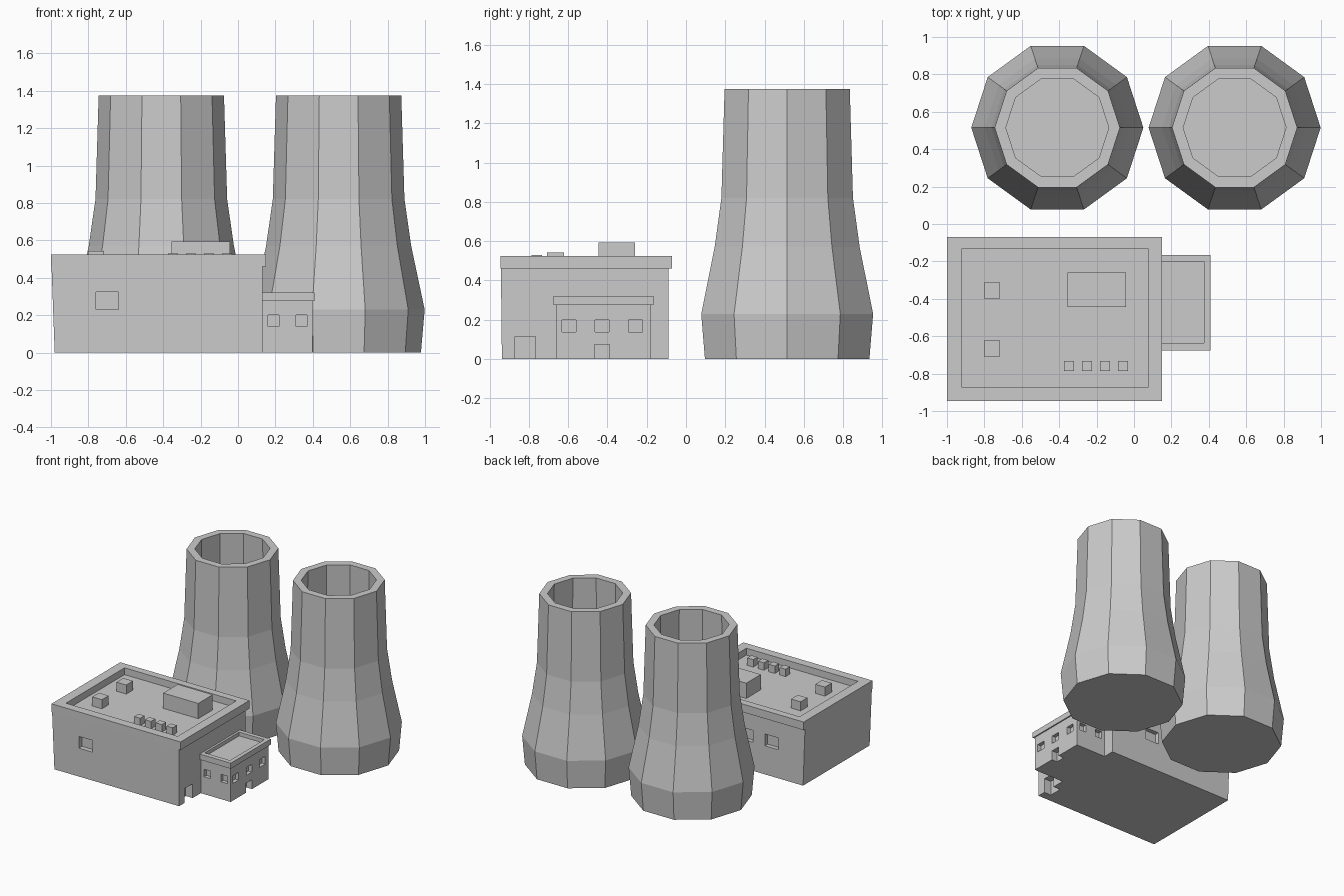
import bpy, math

if "Cube" in bpy.data.objects:
    bpy.data.objects.remove(bpy.data.objects["Cube"])


def mesh_object(name, verts, faces):
    me = bpy.data.meshes.new(name)
    me.from_pydata(verts, [], faces)
    me.update()
    ob = bpy.data.objects.new(name, me)
    bpy.context.collection.objects.link(ob)
    return ob


QUADS = [(3, 2, 1, 0), (4, 5, 6, 7), (0, 1, 5, 4), (1, 2, 6, 5), (2, 3, 7, 6), (3, 0, 4, 7)]


def block(name, low, high, z0, z1):
    """Box between two rectangles (x0, x1, y0, y1)."""
    verts = [(r[i], r[2 + j], z) for r, z in ((low, z0), (high, z1))
             for i, j in ((0, 0), (1, 0), (1, 1), (0, 1))]
    return mesh_object(name, verts, QUADS)


def box(name, rect, z0, z1):
    return block(name, rect, rect, z0, z1)


def cut(ob, boxes):
    """Carve a list of (rect, z0, z1) recesses out of an object."""
    verts, faces = [], []
    for r, z0, z1 in boxes:
        n = len(verts)
        verts += [(r[i], r[2 + j], z) for z in (z0, z1)
                  for i, j in ((0, 0), (1, 0), (1, 1), (0, 1))]
        faces += [tuple(n + k for k in f) for f in QUADS]
    cutter = mesh_object("cutter", verts, faces)
    cutter.hide_render = True
    mod = ob.modifiers.new("recess", 'BOOLEAN')
    mod.operation, mod.solver, mod.object = 'DIFFERENCE', 'EXACT', cutter
    bpy.context.view_layer.objects.active = ob
    bpy.ops.object.modifier_apply(modifier=mod.name)
    bpy.data.objects.remove(cutter)


def tower(name, cx, cy, sides=10):
    """Ten-sided hollow shell: outer profile up, inner profile down."""
    profile = [(0.44, 0), (0.46, 0.23), (0.388, 0.57), (0.352, 0.82), (0.335, 1.375),
               (0.275, 1.375), (0.285, 0.82), (0.32, 0.57), (0.38, 0.23), (0.37, 0.10)]
    verts = [(cx + r * math.cos(2 * math.pi * k / sides),
              cy + r * math.sin(2 * math.pi * k / sides), z)
             for r, z in profile for k in range(sides)]
    faces = [(i * sides + k, i * sides + (k + 1) % sides,
              (i + 1) * sides + (k + 1) % sides, (i + 1) * sides + k)
             for i in range(len(profile) - 1) for k in range(sides)]
    faces.append(tuple(reversed(range(sides))))
    last = (len(profile) - 1) * sides
    faces.append(tuple(range(last, last + sides)))
    return mesh_object(name, verts, faces)


# Cooling towers
tower("cooling_tower_left", -0.41, 0.515)
tower("cooling_tower_right", 0.538, 0.515)

# Main hall: walls, with a front window, three rear windows and a side door
walls = block("hall_walls", (-0.98, 0.132, -0.937, -0.09), (-0.997, 0.132, -0.942, -0.09), 0, 0.46)
openings = [((-0.76, -0.64, -1.0, -0.90), 0.23, 0.325)]
openings += [((x - 0.06, x + 0.06, -0.125, 0), 0.23, 0.325) for x in (-0.70, -0.475, -0.25)]
openings.append(((0.07, 0.2, -0.87, -0.765), -0.05, 0.115))
cut(walls, openings)

# Main hall: parapet with sunken roof
parapet = box("hall_parapet", (-1.0, 0.15, -0.945, -0.07), 0.46, 0.525)
cut(parapet, [((-0.92, 0.075, -0.875, -0.13), 0.47, 0.6)])

# Rooftop equipment
box("roof_unit_large", (-0.355, -0.043, -0.445, -0.26), 0.465, 0.593)
for i, y in enumerate((-0.355, -0.665)):
    box(f"roof_unit_small_{i}", (-0.803, -0.717, y - 0.043, y + 0.043), 0.465, 0.543)
for i in range(4):
    x = -0.347 + i * 0.096
    box(f"roof_vent_{i}", (x - 0.027, x + 0.027, -0.787, -0.733), 0.465, 0.53)

# Annex: walls with windows on three sides and a door
annex = box("annex_walls", (0.12, 0.398, -0.662, -0.18), 0, 0.275)
openings = [((x - 0.03, x + 0.03, y - 0.03, y + 0.03), 0.14, 0.2)
            for x in (0.19, 0.34) for y in (-0.662, -0.18)]
openings += [((0.368, 0.45, y - 0.035, y + 0.035), 0.138, 0.2) for y in (-0.595, -0.428, -0.257)]
openings.append(((0.35, 0.45, -0.466, -0.39), -0.05, 0.075))
cut(annex, openings)

# Annex: parapet with sunken roof
cap = box("annex_parapet", (0.12, 0.408, -0.675, -0.165), 0.275, 0.32)
cut(cap, [((0.15, 0.375, -0.637, -0.2), 0.29, 0.4)])
